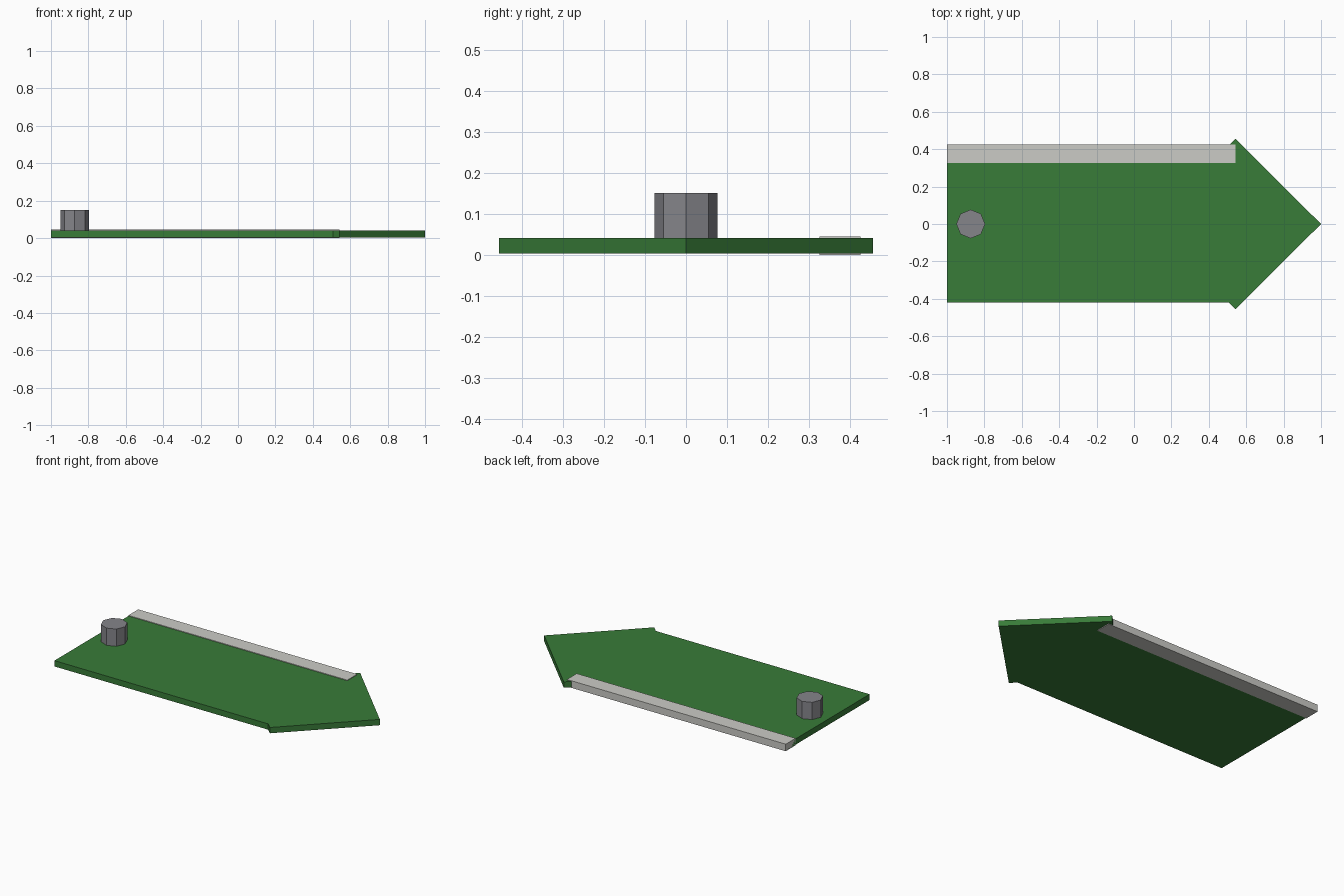
import bpy
import bmesh
import math

if "Cube" in bpy.data.objects:
    bpy.data.objects.remove(bpy.data.objects["Cube"], do_unlink=True)


def make_material(name, rgb):
    mat = bpy.data.materials.new(name)
    mat.use_nodes = True
    mat.diffuse_color = (*rgb, 1)
    mat.node_tree.nodes["Principled BSDF"].inputs["Base Color"].default_value = (*rgb, 1)
    return mat


def extrude_outline(name, outline, bottom, top, mat):
    """Flat-sided solid from a counter-clockwise outline."""
    bm = bmesh.new()
    face = bm.faces.new([bm.verts.new((x, y, bottom)) for x, y in outline])
    result = bmesh.ops.extrude_face_region(bm, geom=[face], use_keep_orig=True)
    raised = [g for g in result["geom"] if isinstance(g, bmesh.types.BMVert)]
    bmesh.ops.translate(bm, verts=raised, vec=(0, 0, top - bottom))
    bmesh.ops.recalc_face_normals(bm, faces=bm.faces)
    mesh = bpy.data.meshes.new(name)
    bm.to_mesh(mesh)
    bm.free()
    mesh.materials.append(mat)
    obj = bpy.data.objects.new(name, mesh)
    bpy.context.collection.objects.link(obj)
    return obj


green = make_material("board green", (0.04, 0.2, 0.04))
pale = make_material("pale strip", (0.6, 0.6, 0.565))
grey = make_material("peg grey", (0.235, 0.235, 0.255))

# Arrow-shaped board, mirrored about its long axis
half = [(-1, -0.42), (0.507, -0.42), (0.543, -0.455)]
board = half + [(1, 0)] + [(x, -y) for x, y in reversed(half)]
extrude_outline("arrow_board", board, 0.004, 0.041, green)

# Edge strip wrapping the back long side
strip = [(-1, 0.325), (0.543, 0.325), (0.543, 0.424), (-1, 0.424)]
extrude_outline("edge_strip", strip, 0, 0.045, pale)

# Eight-sided peg near the blunt end
peg = [(-0.873 + 0.077 * math.cos(i * math.pi / 4), 0.077 * math.sin(i * math.pi / 4))
       for i in range(8)]
extrude_outline("peg", peg, 0.03, 0.151, grey)
